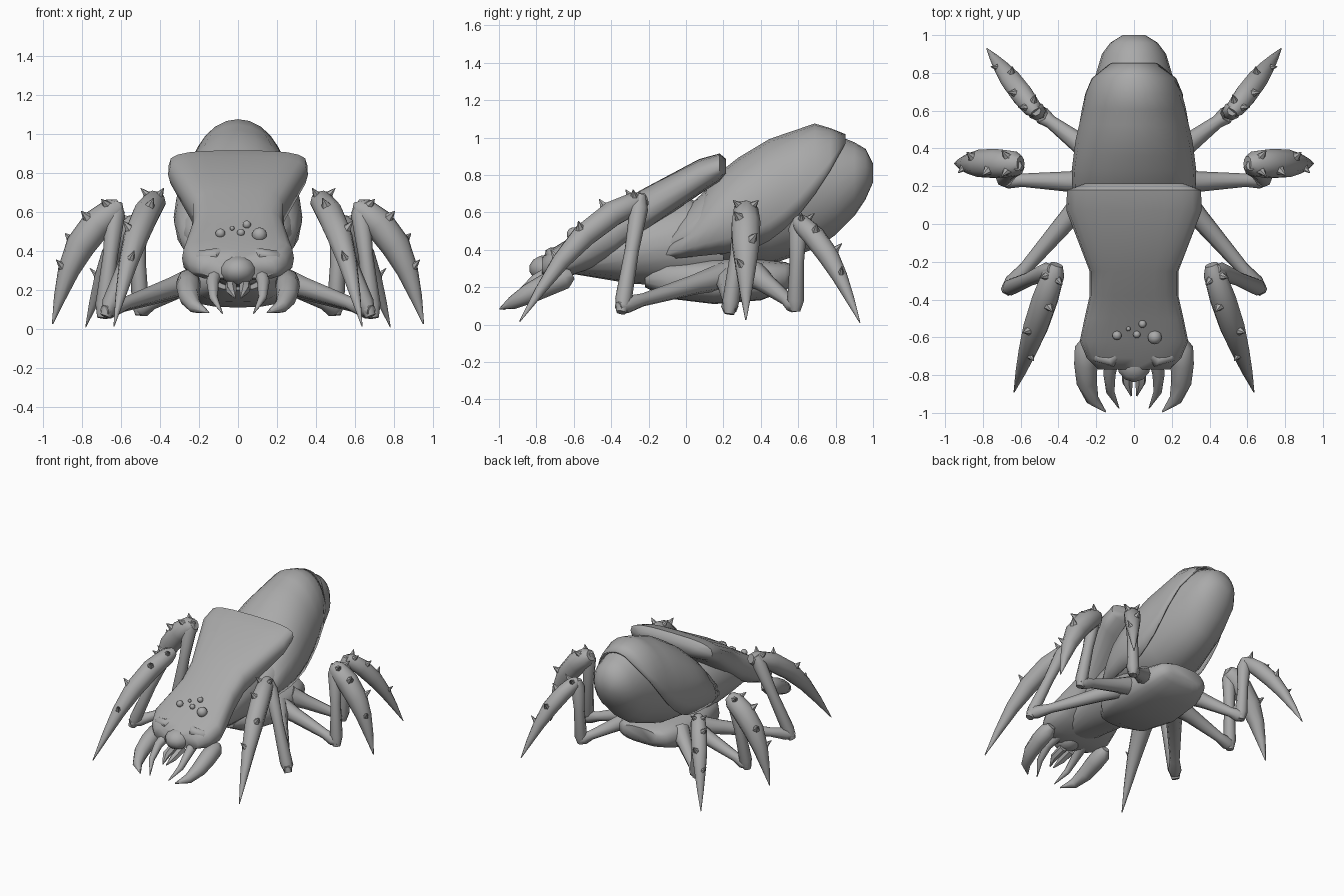
import bpy, bmesh, math
from mathutils import Vector

if "Cube" in bpy.data.objects:
    bpy.data.objects.remove(bpy.data.objects["Cube"])

grey = bpy.data.materials.new("grey chitin")
grey.diffuse_color = (0.4, 0.4, 0.4, 1)
grey.use_nodes = True
grey.node_tree.nodes["Principled BSDF"].inputs["Base Color"].default_value = grey.diffuse_color


def finish(name, bm, mirror=False, angle=50):
    bmesh.ops.recalc_face_normals(bm, faces=bm.faces)
    me = bpy.data.meshes.new(name)
    bm.to_mesh(me)
    bm.free()
    me.materials.append(grey)
    me.shade_smooth()
    me.set_sharp_from_angle(angle=math.radians(angle))
    ob = bpy.data.objects.new(name, me)
    bpy.context.collection.objects.link(ob)
    if mirror:
        ob.modifiers.new("Mirror", 'MIRROR').use_mirror_merge = False
    return ob


def skin(bm, rings, closed=True):
    """Bridge successive rings of points; closed rings get end caps."""
    vs = [[bm.verts.new(p) for p in r] for r in rings]
    n = len(vs[0])
    for a, b in zip(vs, vs[1:]):
        for i in range(n if closed else n - 1):
            j = (i + 1) % n
            bm.faces.new((a[i], a[j], b[j], b[i]))
    if closed:
        bm.faces.new(vs[0])
        bm.faces.new(vs[-1])


def spow(v, e):
    return math.copysign(abs(v) ** e, v)


def section(station, angs, e):
    """Rounded cross-section of a (y, half width, top, bottom) station."""
    y, w, zt, zb = station
    zc, h = (zt + zb) / 2, (zt - zb) / 2
    return [(w * spow(math.cos(a), e), y, zc + h * spow(math.sin(a), e)) for a in angs]


def loft(name, stations, e=1.0, n=20):
    bm = bmesh.new()
    angs = [2 * math.pi * i / n for i in range(n)]
    skin(bm, [section(s, angs, e) for s in stations])
    return finish(name, bm)


def add_tube(bm, pts, n=8):
    """Tapered tube through (x, y, z, radius) points."""
    ps = [Vector(p[:3]) for p in pts]
    rings, t0, u = [], None, None
    for i, p in enumerate(ps):
        t = (ps[min(i + 1, len(ps) - 1)] - ps[max(i - 1, 0)]).normalized()
        u = t.orthogonal().normalized() if t0 is None else t0.rotation_difference(t) @ u
        v, t0 = t.cross(u), t
        rings.append([p + pts[i][3] * (u * math.cos(a) + v * math.sin(a))
                      for a in [2 * math.pi * k / n for k in range(n)]])
    skin(bm, rings)


def tube(name, pts, n=8):
    bm = bmesh.new()
    add_tube(bm, pts, n)
    return finish(name, bm, True)


def limb(a, b, thick, profile):
    """Straight limb points from a to b; profile gives (fraction, radius factor)."""
    return [(*Vector(a).lerp(Vector(b), t), thick * f) for t, f in profile]


def ball(name, loc, scale):
    bm = bmesh.new()
    bmesh.ops.create_uvsphere(bm, u_segments=12, v_segments=7, radius=1)
    bmesh.ops.scale(bm, vec=scale, verts=bm.verts)
    bmesh.ops.translate(bm, vec=loc, verts=bm.verts)
    return finish(name, bm)


# Abdomen
abdomen = [(-0.12, 0.20, 0.49, 0.35), (0.02, 0.275, 0.64, 0.33), (0.25, 0.31, 0.85, 0.31),
           (0.45, 0.285, 0.97, 0.32), (0.7, 0.232, 1.055, 0.41), (0.8, 0.20, 1.015, 0.48),
           (0.9, 0.17, 0.975, 0.58), (0.96, 0.125, 0.94, 0.67), (1.0, 0.06, 0.86, 0.76)]
loft("abdomen", abdomen)


def abdomen_at(y):
    for a, b in zip(abdomen, abdomen[1:]):
        if y <= b[0]:
            t = (y - a[0]) / (b[0] - a[0])
            return [p + (q - p) * t for p, q in zip(a, b)]


# Back shell: open arc just outside the abdomen, its lower edge climbing to the rear
rings = []
for k in range(13):
    y, w, zt, zb = abdomen_at(-0.12 + 0.97 * k / 12)
    w, zt, zb = w + 0.018, zt + 0.018, zb - 0.04
    edge = 0.35 + 0.1 * (y + 0.13) if y < 0.25 else 0.39 + 1.6 * (y - 0.25) ** 2
    s = (edge - (zt + zb) / 2) / ((zt - zb) / 2)
    a0 = math.asin(max(-1, min(0.97, s)))
    ring = section((y, w, zt, zb), [a0 + (math.pi - 2 * a0) * i / 14 for i in range(15)], 1)
    lean = 0.55 * max(0, 1 - k / 3)
    rings.append([(px, py + lean * (pz - edge), pz) for px, py, pz in ring])
bm = bmesh.new()
skin(bm, rings, closed=False)
sol = finish("back_shell", bm).modifiers.new("Solidify", 'SOLIDIFY')
sol.thickness, sol.offset = 0.012, 0

# Head shield, thick raised pad at the back narrowing to the snout
loft("head_shield", [
    (0.215, 0.26, 0.885, 0.81), (0.18, 0.355, 0.915, 0.765), (0.07, 0.358, 0.885, 0.695),
    (-0.25, 0.235, 0.715, 0.47), (-0.38, 0.235, 0.62, 0.37), (-0.5, 0.262, 0.545, 0.30),
    (-0.62, 0.287, 0.465, 0.26), (-0.71, 0.25, 0.41, 0.25), (-0.77, 0.19, 0.36, 0.26)], e=0.65)

# Thorax below the shield and the chest plate that carries the legs
loft("thorax", [(-0.6, 0.15, 0.40, 0.27), (-0.3, 0.20, 0.58, 0.22),
                (0.0, 0.23, 0.68, 0.20), (0.2, 0.2, 0.6, 0.25)])
loft("chest_plate", [(-0.22, 0.12, 0.30, 0.20), (-0.1, 0.22, 0.34, 0.14), (0.15, 0.27, 0.36, 0.11),
                     (0.4, 0.255, 0.35, 0.13), (0.53, 0.21, 0.335, 0.18), (0.57, 0.15, 0.32, 0.22)], e=0.7)

# Snout, brows and uneven eyes
ball("snout", (0, -0.735, 0.30), (0.095, 0.105, 0.075))
tube("brow", [(0.06, -0.66, 0.40, 0.02), (0.12, -0.72, 0.375, 0.038),
              (0.19, -0.70, 0.365, 0.038), (0.25, -0.62, 0.36, 0.015)])
eyes = [(-0.09, -0.59, 0.025), (0.015, -0.585, 0.02), (0.045, -0.53, 0.021),
        (-0.03, -0.555, 0.012), (0.11, -0.6, 0.038)]
for i, (x, y, r) in enumerate(eyes):
    ball(f"eye_{i + 1}", (x, y, 0.49 + 0.75 * (y + 0.59)), (r, r, r))

# Mouth parts
tube("outer_jaw", [(0.25, -0.61, 0.27, 0.03), (0.253, -0.65, 0.25, 0.06), (0.255, -0.74, 0.215, 0.062),
                   (0.25, -0.84, 0.165, 0.054), (0.22, -0.93, 0.115, 0.035), (0.15, -0.995, 0.085, 0.004)])
tube("inner_fang", [(0.115, -0.70, 0.29, 0.04), (0.13, -0.8, 0.24, 0.032),
                    (0.125, -0.89, 0.16, 0.022), (0.08, -0.975, 0.08, 0.003)])
tube("mouth_tooth", [(0.035, -0.74, 0.23, 0.03), (0.035, -0.84, 0.20, 0.028), (0.015, -0.91, 0.16, 0.004)], 6)

THIGH = [(0, 1.6), (0.3, 1.15), (0.8, 0.75), (0.95, 1), (1.04, 0.6)]
SHIN = [(-0.06, 0.6), (0.06, 1), (0.5, 0.85), (0.88, 1.1), (1, 0.6)]
CLAW = [(0, 0.5), (0.05, 0.85), (0.2, 1), (0.4, 0.95), (0.6, 0.7), (0.8, 0.4), (1, 0.04)]


def leg(name, hip, knee, ankle, claw, tip, bow, thick):
    """Thigh from the chest, upright shin, then a bowed spiny claw to the ground."""
    tube(name + "_thigh", limb(hip, knee, 0.047, THIGH))
    tube(name + "_shin", limb(knee, ankle, 0.045, SHIN))
    t = (Vector(tip) - Vector(claw)).normalized()
    up = (Vector((0, 0, 1)) - t * t.z).normalized()
    side = t.cross(up)
    pts = [(*(Vector(p[:3]) + up * bow * 4 * f[0] * (1 - f[0]) * (1.4 - 0.8 * f[0])), p[3])
           for p, f in zip(limb(claw, tip, thick, CLAW), CLAW)]
    bm = bmesh.new()
    add_tube(bm, pts, 10)
    # Spines on the outer face, a pair at the top and alternating lower down
    for i in range(1, len(pts) - 2):
        p, r = Vector(pts[i][:3]), pts[i][3]
        for s in ((-0.8, 0.8) if i == 1 else (0.6 * (-1) ** i,)):
            d = (up + side * s).normalized()
            a, b = p + d * r * 0.65, p + d * (r + 0.04) - t * 0.015
            add_tube(bm, [(*a, r * 0.5), (*a.lerp(b, 0.4), r * 0.28), (*b, 0.002)], 6)
    finish(name + "_claw", bm, True)


leg("front_leg", (0.2, 0.2, 0.26), (0.665, -0.34, 0.10), (0.435, -0.24, 0.69),
    (0.41, -0.215, 0.67), (0.635, -0.89, 0.015), 0.09, 0.07)
leg("middle_leg", (0.2, 0.22, 0.25), (0.69, 0.235, 0.09), (0.62, 0.31, 0.65),
    (0.60, 0.32, 0.63), (0.95, 0.32, 0.025), 0.075, 0.08)
leg("rear_leg", (0.2, 0.36, 0.27), (0.50, 0.585, 0.10), (0.52, 0.6, 0.57),
    (0.52, 0.59, 0.56), (0.78, 0.93, 0.01), 0.05, 0.06)
